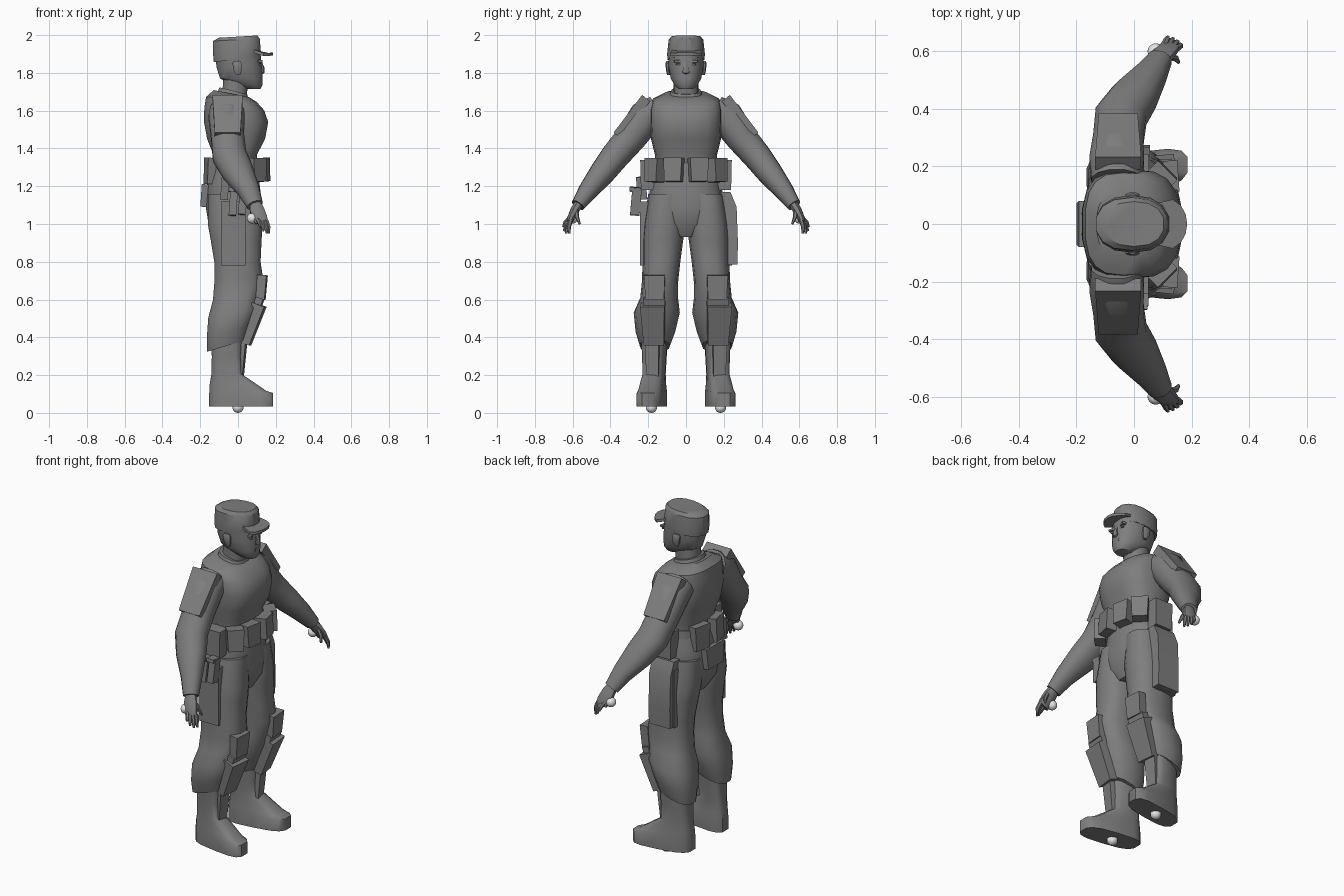
import bpy, bmesh, math
from mathutils import Vector, Matrix


def material(name, v):
    m = bpy.data.materials.new(name)
    m.diffuse_color = (v, v, v, 1)
    return m


GREY = material("uniform grey", 0.21)
WHITE = material("white", 0.8)


def finish(name, bm, mirror=False, mat=GREY, angle=38):
    bmesh.ops.recalc_face_normals(bm, faces=bm.faces)
    me = bpy.data.meshes.new(name)
    bm.to_mesh(me)
    bm.free()
    me.materials.append(mat)
    me.shade_smooth()
    me.set_sharp_from_angle(angle=math.radians(angle))
    ob = bpy.data.objects.new(name, me)
    bpy.context.collection.objects.link(ob)
    if mirror:
        ob.modifiers.new("mirror", 'MIRROR').use_axis = (False, True, False)
        ob.modifiers["mirror"].use_mirror_merge = False
    return ob


def skin(bm, rings):
    # joins rings of points into a closed tube
    vs = [[bm.verts.new(p) for p in r] for r in rings]
    n = len(vs[0])
    for a, b in zip(vs, vs[1:]):
        for i in range(n):
            bm.faces.new((a[i], a[(i + 1) % n], b[(i + 1) % n], b[i]))
    bm.faces.new(vs[0][::-1])
    bm.faces.new(vs[-1])


def super_ellipse(n, power):
    pts = []
    for i in range(n):
        t = 2 * math.pi * (i + 0.5) / n
        c, s = math.cos(t), math.sin(t)
        pts.append((math.copysign(abs(c) ** (2 / power), c),
                    math.copysign(abs(s) ** (2 / power), s)))
    return pts


def stack(name, rings, n=14, power=2.4, mirror=False, shear=0, angle=38):
    # rings: z, centre x, centre y, half x, half y, slope of z along x
    bm = bmesh.new()
    skin(bm, [[(cx + c * rx, cy + s * ry + shear * (cx + c * rx), z + slope * c * rx)
               for c, s in super_ellipse(n, power)]
              for z, cx, cy, rx, ry, slope in rings])
    return finish(name, bm, mirror, angle=angle)


def limb(name, path, n=12, power=2.2, mirror=True):
    # path: x, y, z, half width along x, half depth
    bm, rings = bmesh.new(), []
    pts = [Vector(p[:3]) for p in path]
    for i, p in enumerate(path):
        d = (pts[min(i + 1, len(pts) - 1)] - pts[max(i - 1, 0)]).normalized()
        v = d.cross(Vector((1, 0, 0))).normalized()
        u = v.cross(d)
        rings.append([pts[i] + u * c * p[3] + v * s * p[4]
                      for c, s in super_ellipse(n, power)])
    skin(bm, rings)
    return finish(name, bm, mirror)


def box(name, loc, size, rot=(0, 0, 0), taper=1.0, mirror=False):
    # rot in degrees; taper scales the lower end
    bm = bmesh.new()
    bmesh.ops.create_cube(bm, size=1)
    r = Matrix.Rotation(math.radians(rot[2]), 4, 'Z') @ \
        Matrix.Rotation(math.radians(rot[1]), 4, 'Y') @ Matrix.Rotation(math.radians(rot[0]), 4, 'X')
    for v in bm.verts:
        k = taper if v.co.z < 0 else 1
        v.co = Vector(loc) + r @ Vector((v.co.x * size[0] * k, v.co.y * size[1] * k, v.co.z * size[2]))
    return finish(name, bm, mirror)


def ball(name, loc, r):
    bm = bmesh.new()
    bmesh.ops.create_uvsphere(bm, u_segments=16, v_segments=10, radius=r)
    bmesh.ops.translate(bm, verts=bm.verts, vec=loc)
    return finish(name, bm, True, WHITE)


# Torso, collar and neck
stack("torso", [(1.30, -.015, 0, .115, .16, 0), (1.37, -.015, 0, .118, .165, 0),
                (1.45, -.01, 0, .155, .185, 0), (1.54, -.01, 0, .172, .19, 0),
                (1.61, -.02, 0, .16, .19, -.05), (1.66, -.035, 0, .135, .178, -.1),
                (1.69, -.035, 0, .095, .11, -.2)], n=18, power=2.8)
stack("collar", [(1.66, -.025, 0, .09, .095, -.25), (1.705, -.025, 0, .075, .08, -.25)])
stack("neck", [(1.66, -.02, 0, .065, .065, 0), (1.78, -.01, 0, .07, .066, 0)])

# Head and face
stack("head", [(1.715, .075, 0, .045, .04, 0), (1.735, .055, 0, .076, .062, 0),
               (1.77, .018, 0, .115, .082, 0), (1.83, .006, 0, .122, .093, 0),
               (1.90, 0, 0, .122, .095, 0)], n=16, power=2.2)
limb("nose", [(.122, 0, 1.855, .006, .009), (.132, 0, 1.825, .01, .014),
              (.130, 0, 1.805, .013, .02), (.118, 0, 1.80, .01, .015)], 8, mirror=False)
box("brow", (.113, .038, 1.862), (.022, .05, .012), (0, 0, -14), mirror=True)
box("eye", (.115, .036, 1.846), (.012, .03, .009), (0, 0, -14), mirror=True)
box("lips", (.122, 0, 1.772), (.018, .048, .014))
stack("ear", [(1.79, .0, .093, .012, .008, 0), (1.81, -.002, .096, .022, .01, 0),
              (1.85, -.005, .098, .026, .012, 0), (1.862, -.005, .096, .016, .008, 0)], 8, mirror=True)

# Cap with brim
stack("cap", [(1.87, -.005, 0, .126, .098, .1), (1.90, -.005, 0, .129, .1, .08),
              (1.975, -.008, 0, .126, .092, .05), (1.992, 0, 0, .105, .078, .06)], 14, 2.3, angle=30)
bm = bmesh.new()
arc = [(-.6 + 1.2 * i / 6) * 1.9 for i in range(7)]
outer = [(.075 + .11 * math.cos(t) ** .7, .094 * math.sin(t)) for t in arc]
skin(bm, [[(x, y, 1.94 - .24 * (x - .04) - 2.2 * y * y + dz) for x, y in outer + [(.07, .07), (.07, -.07)]]
          for dz in (-.012, .004)])
finish("cap_brim", bm)

# Sleeves
limb("arm", [(-.06, .15, 1.60, .09, .085), (-.06, .215, 1.565, .098, .095),
             (-.055, .29, 1.46, .09, .085), (-.045, .375, 1.36, .093, .078),
             (.00, .44, 1.275, .085, .07), (.055, .515, 1.18, .06, .054),
             (.09, .572, 1.10, .044, .038)])
box("shoulder_plate", (-.055, .288, 1.568), (.16, .055, .25), (38, 0, 0), .85, True)

# Hands
limb("palm", [(.088, .565, 1.11, .03, .026), (.10, .588, 1.075, .04, .025),
              (.118, .61, 1.03, .04, .02), (.125, .617, 1.01, .036, .016)], 8)
tips = [((.15, .61, 1.02), (.165, .618, .95)), ((.135, .616, 1.02), (.153, .634, .95)),
        ((.117, .618, 1.02), (.135, .645, .962)), ((.10, .616, 1.03), (.118, .65, .985)),
        ((.125, .58, 1.07), (.155, .562, 1.0))]
for i, (a, b) in enumerate(tips):
    a, b = Vector(a), Vector(b)
    m = (a + b) / 2 + Vector((.004, .006, 0))
    limb("thumb" if i == 4 else "finger", [(*a, .011, .012), (*m, .011, .011), (*b, .006, .006)], 6)

# Trousers
stack("hips", [(1.34, -.015, 0, .115, .165, 0), (1.22, -.025, 0, .14, .185, 0),
               (1.10, -.022, 0, .152, .205, 0), (1.0, -.018, 0, .14, .17, 0),
               (.93, -.015, 0, .10, .06, 0)], 18, 2.4)
stack("trouser_leg", [(1.16, -.022, .105, .14, .095, 0), (1.0, -.015, .117, .148, .107, 0),
                      (.92, -.01, .122, .138, .108, 0), (.80, -.003, .13, .125, .1, 0),
                      (.70, .005, .137, .132, .096, 0), (.61, -.01, .142, .125, .1, .1),
                      (.53, -.028, .155, .132, .122, .2), (.43, -.05, .162, .117, .105, .25),
                      (.355, -.06, .165, .105, .08, .3)], 14, 2.5, True)
box("thigh_pocket", (-.025, .205, .95), (.13, .075, .34), mirror=True)
box("upper_knee_pad", (.125, .165, .665), (.05, .11, .13), (0, 4, 4), .9, True)
box("knee_pad_band", (.112, .168, .592), (.04, .115, .035), (0, 18, 4), 1, True)
box("shin_plate", (.075, .172, .47), (.07, .13, .22), (0, 20, 6), .82, True)

# Boots
stack("boot", [(.035, .017, .178, .172, .07, 0), (.105, .017, .178, .172, .07, 0),
               (.135, .0, .178, .152, .064, -.12), (.205, -.06, .178, .082, .058, 0),
               (.30, -.06, .176, .08, .062, 0), (.40, -.06, .176, .085, .068, 0)],
      14, 3.2, True, .15, 45)
box("boot_tongue", (.022, .178, .285), (.03, .075, .19), (0, 5, 8), .85, True)

# Belt and pouches
stack("belt", [(1.27, -.015, 0, .13, .175, 0), (1.325, -.015, 0, .127, .172, 0)], 18, 2.6)
box("front_pouch", (.128, .065, 1.287), (.07, .10, .125), (0, -4, 12), .88, True)
box("corner_pouch", (.095, .165, 1.285), (.07, .095, .125), (0, -4, 45), .88, True)
box("side_pouch", (-.01, .205, 1.26), (.12, .075, .16), (0, 0, 0), .9, True)
box("rear_pouch", (-.14, .075, 1.28), (.065, .11, .14), (0, 3, -12), .9, True)
box("back_pouch", (-.172, 0, 1.15), (.05, .16, .12), (0, 5, 0), .9)

# Holster on the left thigh, magazines on the right
bm = bmesh.new()
edge = [(.18, 1.17), (.235, 1.17), (.268, 1.09), (.275, .90), (.272, .785), (.18, .785)]
skin(bm, [[(x, y, z) for y, z in edge] for x in (-.085, .055)])
finish("holster", bm)
box("magazine_pouch", (-.07, -.235, 1.19), (.04, .05, .12), (5, 4, 0))
for x, z in ((-.025, 1.115), (.025, 1.12)):
    box("magazine", (x, -.265, z), (.04, .05, .14), (-5, 4, 0))
    box("magazine_cap", (x - .002, -.27, z + .065), (.045, .057, .02), (-5, 4, 0))

# Small round markers at soles and palms
ball("sole_marker", (0, .183, .03), .03)
ball("palm_marker", (.075, .60, 1.03), .028)
